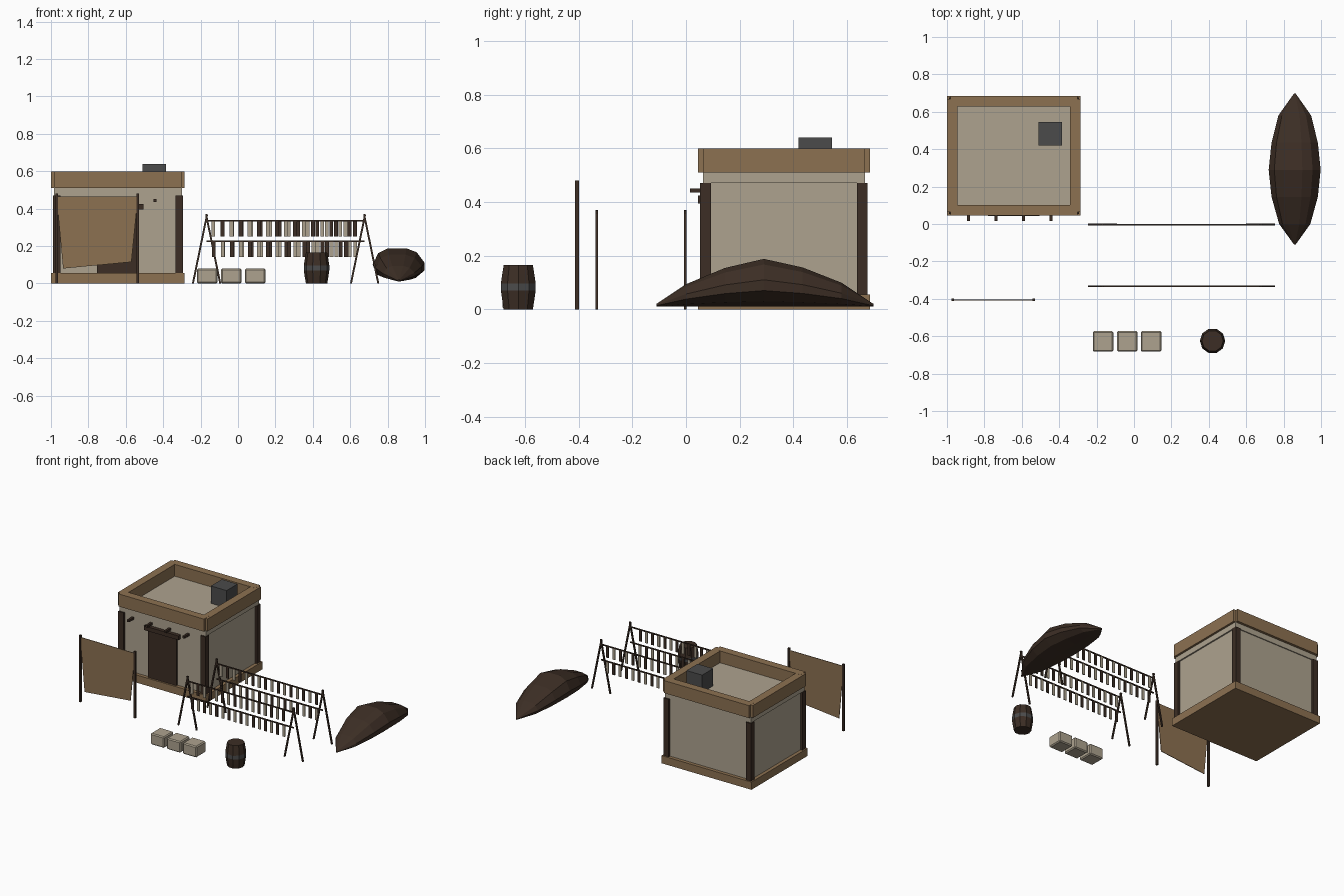
import bpy, bmesh, math
from mathutils import Vector

if "Cube" in bpy.data.objects:
    bpy.data.objects.remove(bpy.data.objects["Cube"])


def material(name, rgb):
    m = bpy.data.materials.new(name)
    m.diffuse_color = (*rgb, 1)
    m.use_nodes = True
    m.node_tree.nodes["Principled BSDF"].inputs["Base Color"].default_value = m.diffuse_color
    return m


PLASTER = material("pale plaster", (0.42, 0.365, 0.275))
BROWN = material("tan wood", (0.265, 0.165, 0.083))
DARK = material("dark wood", (0.045, 0.027, 0.018))
GREY = material("dark grey metal", (0.07, 0.07, 0.07))


def mesh_object(name, verts, faces, *mats):
    me = bpy.data.meshes.new(name)
    me.from_pydata(verts, [], faces)
    bm = bmesh.new()
    bm.from_mesh(me)
    bmesh.ops.recalc_face_normals(bm, faces=bm.faces)
    bm.to_mesh(me)
    bm.free()
    for m in mats:
        me.materials.append(m)
    ob = bpy.data.objects.new(name, me)
    bpy.context.collection.objects.link(ob)
    return ob


def prism(name, outline, y0, y1, mat):
    """Extrude an outline in x, z along y."""
    n = len(outline)
    verts = [(x, y, z) for y in (y0, y1) for x, z in outline]
    faces = [range(n), range(n, 2 * n)]
    faces += [(i, (i + 1) % n, n + (i + 1) % n, n + i) for i in range(n)]
    return mesh_object(name, verts, [tuple(f) for f in faces], mat)


def box(name, x0, x1, y0, y1, z0, z1, mat):
    return prism(name, [(x0, z0), (x1, z0), (x1, z1), (x0, z1)], y0, y1, mat)


def stick(name, a, b, width, mat):
    """Square bar between two points in an x, z plane."""
    a, b = Vector(a), Vector(b)
    d = (b - a).normalized()
    s = Vector((-d.z, 0, d.x)) * width / 2
    pts = [(p.x, p.z) for p in (a + s, b + s, b - s, a - s)]
    return prism(name, pts, a.y - width / 2, a.y + width / 2, mat)


def loft(name, rings, *mats):
    n = len(rings[0])
    faces = [tuple(range(n)), tuple(range((len(rings) - 1) * n, len(rings) * n))]
    for r in range(len(rings) - 1):
        for i in range(n):
            j = (i + 1) % n
            faces.append((r * n + i, r * n + j, (r + 1) * n + j, (r + 1) * n + i))
    return mesh_object(name, [p for ring in rings for p in ring], faces, *mats)


# House shell
X0, X1, Y0, Y1 = -1.0, -0.285, 0.045, 0.685
box("house_base", X0, X1, Y0, Y1, 0, 0.055, BROWN)
box("house_walls", X0 + .025, X1 - .025, Y0 + .025, Y1 - .025, 0.05, 0.475, PLASTER)
box("roof_slab", X0 + .015, X1 - .015, Y0 + .018, Y1 - .018, 0.47, 0.515, PLASTER)

# Corner posts
for x in (X0 + .01, X1 - .05):
    for y in (Y0 + .008, Y1 - .048):
        box("corner_post", x, x + .04, y, y + .04, 0.05, 0.47, DARK)

# Parapet with notched corners
T, N = 0.057, 0.018
for y in (Y0, Y1 - T):
    box("parapet_long", X0 + N, X1 - N, y, y + T, 0.51, 0.6, BROWN)
for x in (X0, X1 - T):
    box("parapet_side", x, x + T, Y0 + N, Y1 - N, 0.51, 0.5995, BROWN)
box("chimney", -0.51, -0.385, 0.42, 0.545, 0.51, 0.64, GREY)

# Door, lintel and protruding beam ends
box("door", -0.755, -0.53, 0.058, 0.08, 0.055, 0.4, DARK)
box("lintel", -0.78, -0.505, 0.044, 0.08, 0.395, 0.425, DARK)
for i in range(4):
    x = -0.885 + i * 0.147
    box("beam_end", x - .008, x + .008, 0.015, 0.08, 0.435, 0.451, DARK)

# Hung cloth between two poles
for x in (-0.97, -0.535):
    box("cloth_pole", x - .007, x + .007, -0.413, -0.399, 0, 0.48, DARK)
prism("cloth", [(-0.97, 0.465), (-0.535, 0.465), (-0.57, 0.115), (-0.935, 0.08)],
      -0.408, -0.404, BROWN)

# Drying racks with hanging strips
for y, pitch in ((-0.333, 0.0485), (-0.003, 0.0505)):
    for x in (-0.168, 0.677):
        for side in (-1, 1):
            stick("rack_leg", (x + side * .073, y, 0), (x - side * .003, y, 0.37), 0.01, DARK)
    for row, (z, length) in enumerate(((0.335, 0.075), (0.225, 0.075))):
        half = 0.422 - 0.0 * row
        box("rack_bar", 0.254 - half, 0.254 + half, y - .004, y + .004, z - .004, z + .004, DARK)
        for i in range(16):
            x = -0.132 + i * pitch + row * 0.002
            mat = PLASTER if (i + row) % 2 == 0 else DARK
            box("hanging_strip", x - .01, x + .01, y - .003, y + .003,
                z - .008 - length, z - .004, mat)

# Crates with softened edges
for x in (-0.165, -0.036, 0.092):
    crate = box("crate", x - .055, x + .055, -0.683, -0.573, 0, 0.08, PLASTER)
    bev = crate.modifiers.new("edge", "BEVEL")
    bev.width = 0.007
    bev.segments = 1

# Barrel with a metal band
rings = []
for z, r in ((0, .057), (.035, .063), (.07, .068), (.097, .068), (.13, .063), (.165, .057)):
    rings.append([(0.42 + r * math.cos(math.tau * i / 10),
                   -0.625 + r * math.sin(math.tau * i / 10), z) for i in range(10)])
barrel = loft("barrel", rings, DARK, GREY)
for f in barrel.data.polygons:
    if 0.07 < f.center.z < 0.095 and abs(f.normal.z) < 0.5:
        f.material_index = 1

# Upturned boat, scaled cross-sections along y
section = [(0, .01), (.09, .03), (.138, .07), (.138, .11), (.095, .167), (.04, .188),
           (-.06, .188), (-.11, .163), (-.14, .1), (-.12, .05)]
stations = [(-.11, .03, .06), (0, .6, .47), (.145, .89, .81), (.29, 1, 1),
            (.435, .89, .82), (.58, .63, .5), (.698, .03, .06)]
loft("boat", [[(0.86 + x * w, y, 0.01 + (z - 0.01) * h) for x, z in section]
              for y, w, h in stations], DARK)
